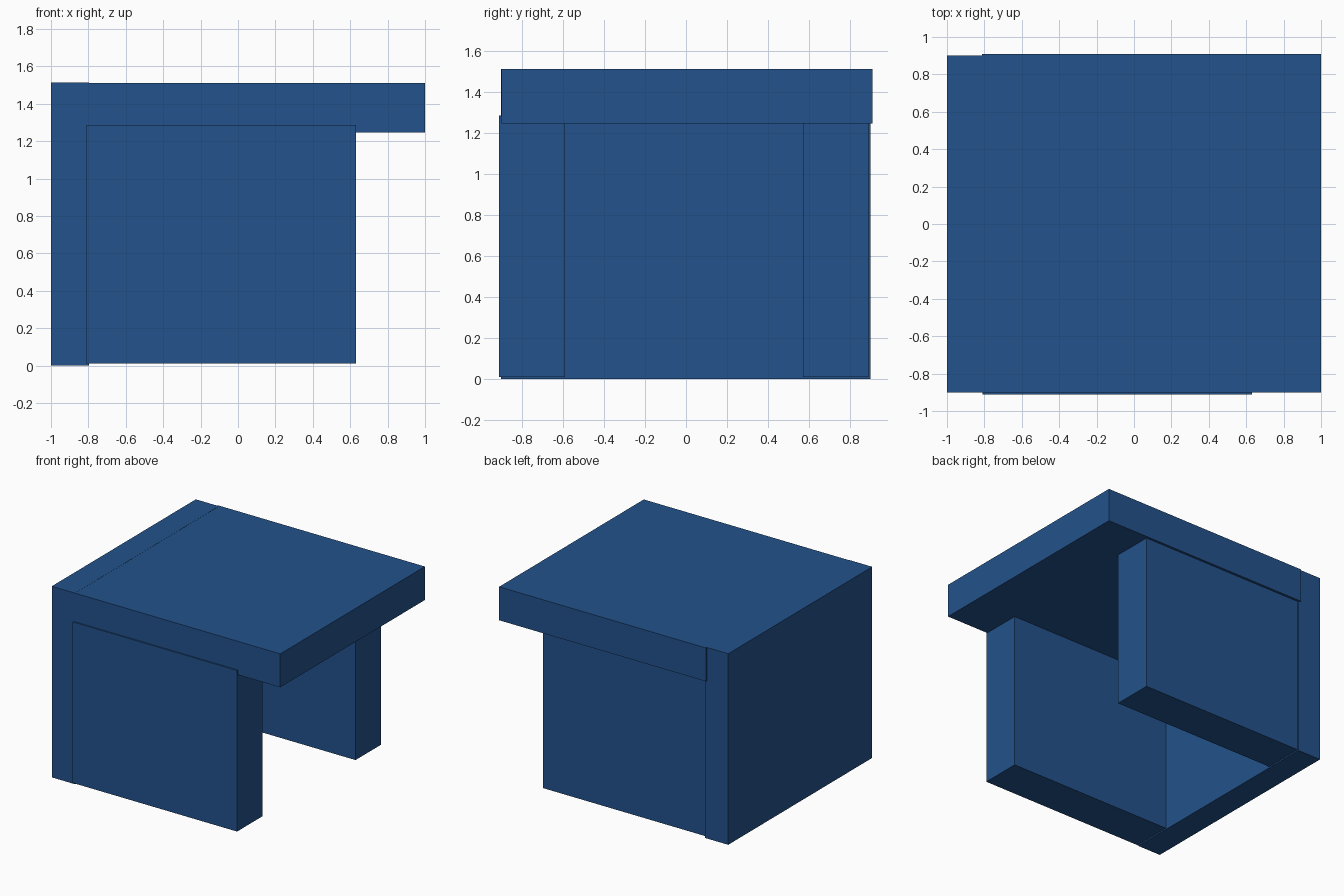
import bpy
import bmesh
from mathutils import Vector

if "Cube" in bpy.data.objects:
    bpy.data.objects.remove(bpy.data.objects["Cube"])

blue = bpy.data.materials.new("deep_blue")
blue.diffuse_color = (0.0165, 0.085, 0.26, 1.0)
blue.use_nodes = True
blue.node_tree.nodes["Principled BSDF"].inputs["Base Color"].default_value = blue.diffuse_color


def box(name, lo, hi):
    """Axis-aligned box between two corners."""
    lo, hi = Vector(lo), Vector(hi)
    bm = bmesh.new()
    bmesh.ops.create_cube(bm, size=1.0)
    bmesh.ops.scale(bm, vec=hi - lo, verts=bm.verts)
    bmesh.ops.translate(bm, vec=(lo + hi) / 2, verts=bm.verts)
    mesh = bpy.data.meshes.new(name)
    bm.to_mesh(mesh)
    bm.free()
    mesh.materials.append(blue)
    obj = bpy.data.objects.new(name, mesh)
    bpy.context.collection.objects.link(obj)
    return obj


# Full-height panel on the left end
box("end_panel", (-1.0, -0.902, 0.0), (-0.797, 0.9, 1.513))

# Overhanging slab on top
box("top_slab", (-0.813, -0.9, 1.247), (1.0, 0.91, 1.512))

# Two thick side walls, front and back, tucked into the slab
for name, y in (("front_wall", -0.911), ("back_wall", 0.571)):
    box(name, (-0.811, y, 0.01), (0.63, y + 0.32, 1.285))
